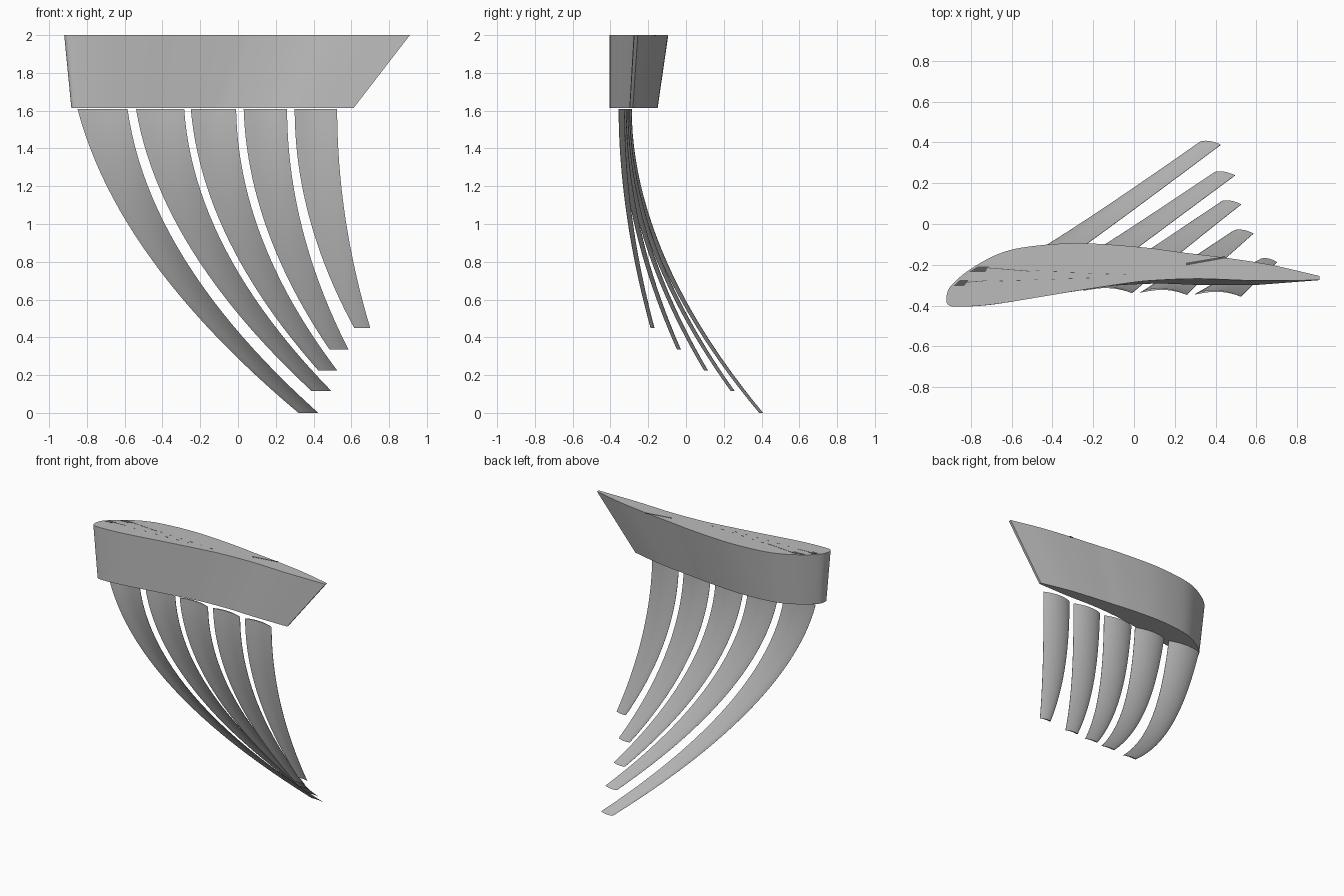
import bpy, bmesh, math
from mathutils import Vector

cube = bpy.data.objects.get("Cube")
if cube:
    bpy.data.objects.remove(cube, do_unlink=True)


def material(name, value):
    m = bpy.data.materials.new(name)
    m.use_nodes = True
    colour = (value, value, value, 1)
    m.diffuse_color = colour
    m.node_tree.nodes["Principled BSDF"].inputs["Base Color"].default_value = colour
    return m


GREY = material("light grey", 0.5)
DARK = material("dark slot grey", 0.1)


def loft(name, rings, mat, smooth=True):
    """Skin closed rings of points and cap both ends."""
    bm = bmesh.new()
    loops = [[bm.verts.new(p) for p in ring] for ring in rings]
    n = len(loops[0])
    for a, b in zip(loops, loops[1:]):
        for i in range(n):
            j = (i + 1) % n
            bm.faces.new((a[i], a[j], b[j], b[i]))
    bm.faces.new(loops[0])
    bm.faces.new(loops[-1])
    bmesh.ops.recalc_face_normals(bm, faces=bm.faces)
    mesh = bpy.data.meshes.new(name)
    bm.to_mesh(mesh)
    bm.free()
    obj = bpy.data.objects.new(name, mesh)
    bpy.context.collection.objects.link(obj)
    mesh.materials.append(mat)
    if smooth:
        bpy.ops.object.select_all(action='DESELECT')
        obj.select_set(True)
        bpy.context.view_layer.objects.active = obj
        bpy.ops.object.shade_smooth_by_angle(angle=math.radians(35))
    return obj


def spline(points, steps=5):
    """Smooth open curve through the points."""
    p = [Vector(q) for q in points]
    p = [2 * p[0] - p[1]] + p + [2 * p[-1] - p[-2]]
    out = []
    for a, b, c, d in zip(p, p[1:], p[2:], p[3:]):
        for k in range(steps):
            t = k / steps
            out.append(0.5 * (2 * b + (c - a) * t + (2 * a - 5 * b + 4 * c - d) * t * t
                              + (3 * b - a - 3 * c + d) * t ** 3))
    return out + [p[-2]]


# Tapered wing-shaped body
outline = spline([(.91, -.255), (.67, -.2), (.445, -.165), (.225, -.138), (.03, -.113),
                  (-.265, -.094), (-.51, -.11), (-.66, -.145), (-.8, -.22), (-.89, -.295),
                  (-.917, -.345), (-.912, -.395), (-.85, -.405), (-.7, -.395), (-.51, -.366),
                  (-.265, -.325), (-.02, -.288), (.1, -.276), (.32, -.268), (.59, -.277),
                  (.91, -.275)])
TAPER = 0.817
top = [(p.x, p.y, 2) for p in outline]
bottom = [(-.88 + (p.x + .917) * TAPER, -.4 + (p.y + .4) * TAPER, 1.615) for p in outline]
loft("wing_body", [bottom, top], GREY)


# Curved blades hanging below the body
def blade(index, root, tip, tip_y, tip_z):
    root_y, root_z = -.308 - .009 * index, 1.61
    lead = max(.36 - .09 * index, 0)
    trail = max(lead - .14, 0)
    rings = []
    for k in range(25):
        t = k / 24
        fl = lead * t + (1 - lead) * t * t
        fr = trail * t + (1 - trail) * t * t
        left = root[0] + (tip[0] - root[0]) * fl
        right = root[1] + (tip[1] - root[1]) * fr
        y = root_y + (tip_y - root_y) * t ** 1.9
        z = root_z + (tip_z - root_z) * t
        camber = .022 - .014 * t
        upper, lower = [], []
        for s in [i / 10 for i in range(11)]:
            x = left + (right - left) * s
            arch = y + camber * 4 * s * (1 - s) - .012 * s
            half = .001 + .004 * math.sin(math.pi * math.sqrt(s))
            upper.append((x, arch + half, z))
            lower.append((x, arch - half, z))
        rings.append(upper + lower[::-1])
    loft(f"blade_{index + 1}", rings, GREY)


blades = [((-.85, -.585), (.32, .425), .4, 0), ((-.54, -.285), (.39, .495), .25, .115),
          ((-.25, -.01), (.425, .525), .108, .225), ((.03, .26), (.485, .585), -.035, .335),
          ((.3, .525), (.615, .7), -.175, .45)]
for i, spec in enumerate(blades):
    blade(i, *spec)


# Thin dark slots on the top face
def plate(name, corners):
    loft(name, [[(x, y, z) for x, y in corners] for z in (1.996, 2.001)], DARK, False)


plate("slot_rear", [(-.765, -.208), (-.712, -.208), (-.73, -.236), (-.81, -.236)])
plate("slot_front", [(-.853, -.275), (-.81, -.275), (-.833, -.304), (-.885, -.304)])
plate("slot_tail", [(.255, -.19), (.445, -.158), (.45, -.168), (.255, -.203)])
plate("groove_rear", [(-.72, -.213), (-.51, -.23), (-.51, -.233), (-.72, -.216)])
plate("groove_front", [(-.82, -.284), (-.72, -.276), (-.72, -.279), (-.82, -.287)])

# Two rows of small marks running along the top face
for row, (x0, y0, y1) in enumerate([(-.48, -.227, -.247), (-.66, -.278, -.262)]):
    for k in range(6):
        x = x0 + k * .085
        y = y0 + (y1 - y0) * k / 5
        plate(f"mark_{row + 1}_{k + 1}", [(x, y), (x + .018, y), (x + .018, y - .004), (x, y - .004)])
